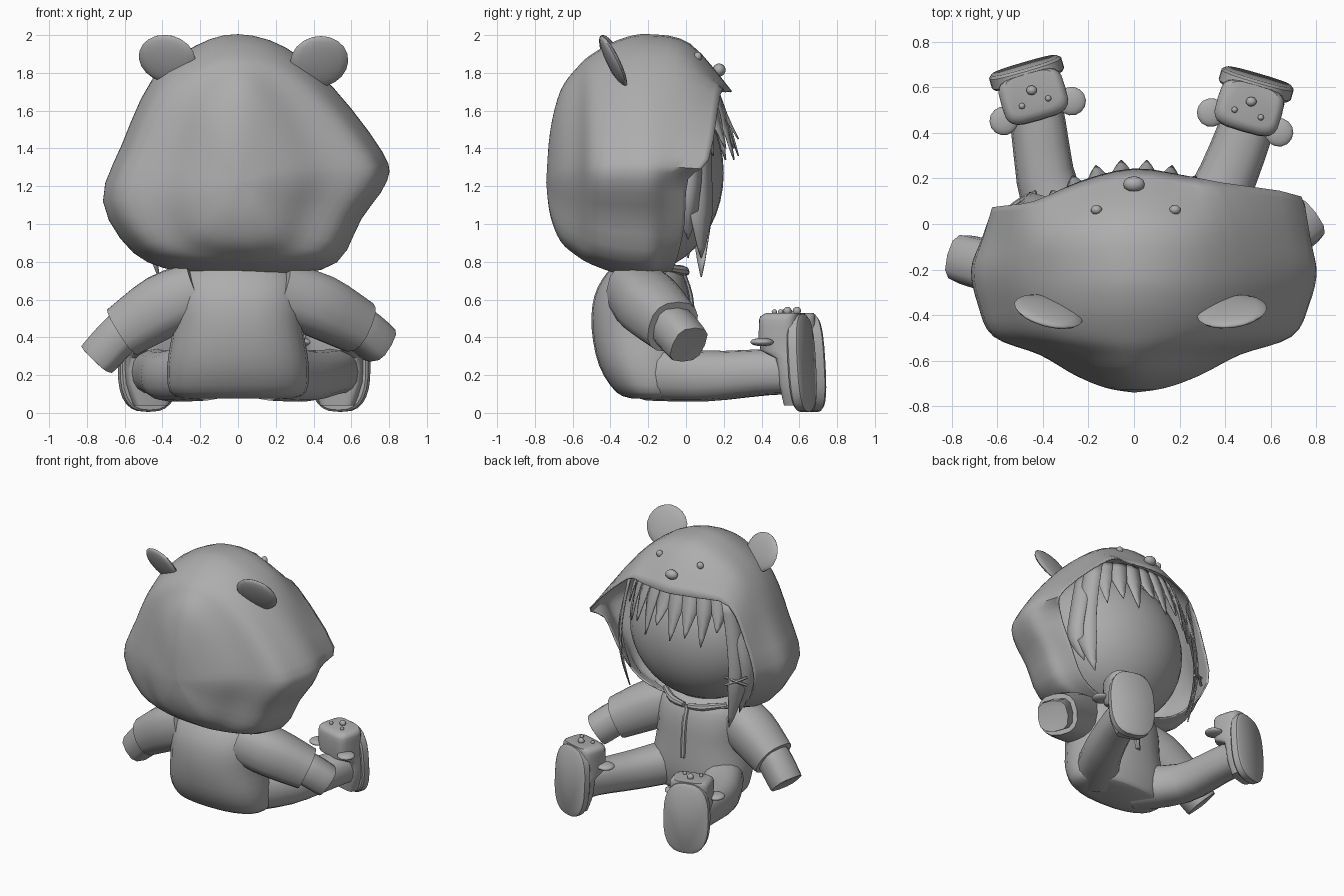
import bpy, bmesh, math
from mathutils import Vector as V, Matrix

if "Cube" in bpy.data.objects:
    bpy.data.objects.remove(bpy.data.objects["Cube"])

grey = bpy.data.materials.new("plain grey")
grey.diffuse_color = (0.42, 0.42, 0.42, 1)
grey.use_nodes = True
grey.node_tree.nodes["Principled BSDF"].inputs["Base Color"].default_value = grey.diffuse_color


def finish(name, bm, angle=40, thick=0):
    bmesh.ops.remove_doubles(bm, verts=bm.verts, dist=0.0005)
    bmesh.ops.recalc_face_normals(bm, faces=bm.faces)
    me = bpy.data.meshes.new(name)
    bm.to_mesh(me)
    bm.free()
    me.materials.append(grey)
    me.shade_smooth()
    me.set_sharp_from_angle(angle=math.radians(angle))
    ob = bpy.data.objects.new(name, me)
    bpy.context.collection.objects.link(ob)
    if thick:
        m = ob.modifiers.new("thickness", 'SOLIDIFY')
        m.thickness, m.offset = thick, 0
    return ob


def curve(pts, n, closed):
    """Catmull-Rom through the points, n steps per span"""
    pts = [V(p) for p in pts]
    k, out = len(pts), []
    get = (lambda i: pts[i % k]) if closed else (lambda i: pts[min(max(i, 0), k - 1)])
    for i in range(k if closed else k - 1):
        a, b, c, d = (get(i + j) for j in (-1, 0, 1, 2))
        for s in range(n):
            t = s / n
            out.append(0.5 * (2*b + (c - a)*t + (2*a - 5*b + 4*c - d)*t*t + (3*b - a - 3*c + d)*t**3))
    return out if closed else out + [pts[-1]]


def loft(name, rows, n_row=1, n_col=3, caps=True, angle=40, thick=0):
    """Skin closed rings, smoothed both ways"""
    rows = [curve(r, n_row, True) for r in rows]
    cols = [curve(c, n_col, False) for c in zip(*rows)]
    bm = bmesh.new()
    grid = [[bm.verts.new(p) for p in c] for c in cols]
    k, m = len(grid), len(grid[0])
    for i in range(k):
        for j in range(m - 1):
            bm.faces.new((grid[i][j], grid[(i+1) % k][j], grid[(i+1) % k][j+1], grid[i][j+1]))
    if caps:
        bm.faces.new([c[0] for c in grid])
        bm.faces.new([c[-1] for c in grid])
    return finish(name, bm, angle, thick)


def oval(c, u, v, ru, rv, n=16, power=1.0):
    def pw(a):
        return math.copysign(abs(a) ** power, a)
    return [V(c) + V(u)*ru*pw(math.cos(2*math.pi*i/n)) + V(v)*rv*pw(math.sin(2*math.pi*i/n)) for i in range(n)]


def tube(name, path, radii, n=14, power=1.0, n_col=3):
    rows = []
    for i, p in enumerate(path):
        d = (V(path[min(i+1, len(path)-1)]) - V(path[max(i-1, 0)])).normalized()
        u = d.cross(V((0, 0, 1))).normalized()
        rows.append(oval(p, u, u.cross(d), radii[i], radii[i], n, power))
    return loft(name, rows, 1, n_col)


def ball(name, c, r, rot=(0, 0, 0), seg=16):
    bm = bmesh.new()
    bmesh.ops.create_uvsphere(bm, u_segments=seg, v_segments=seg // 2 + 2, radius=1)
    m = Matrix.Translation(c)
    for ang, ax in zip(reversed(rot), "ZYX"):
        m = m @ Matrix.Rotation(math.radians(ang), 4, ax)
    bmesh.ops.transform(bm, matrix=m @ Matrix.Diagonal((*r, 1)), verts=bm.verts)
    return finish(name, bm, 60)


# Hood: opening edge, outer silhouette, then shrinking rings to the back
edge = [(0, -.08, .75), (-.25, -.08, .76), (-.47, -.03, .87), (-.62, .06, 1.12), (-.56, .08, 1.4),
        (-.43, .10, 1.66), (-.22, .19, 1.70), (0, .24, 1.70), (.22, .21, 1.70), (.38, .18, 1.68),
        (.73, .12, 1.34), (.68, .01, 1.24), (.56, -.01, 1.0), (.42, -.05, .82), (.2, -.08, .75)]
sil = [(0, .725), (-.3, .75), (-.55, .85), (-.71, 1.12), (-.61, 1.42), (-.45, 1.76), (-.22, 1.94), (0, 2.0),
       (.25, 1.93), (.5, 1.72), (.76, 1.38), (.785, 1.23), (.65, 1.03), (.52, .80), (.25, .73)]
mid = []
for e, (x, z) in zip(edge, sil):
    p = (V(e) + V((x, -.2, z))) / 2
    p.z += .1 * max(0, z - 1.5) / .5
    mid.append(p)
rows = [edge, mid]
for y, sx, sz in ((-.2, 1, 1), (-.35, .96, .965), (-.49, .865, .87), (-.57, .58, .78), (-.66, .36, .62),
                  (-.715, .17, .34), (-.735, 0, 0)):
    rows.append([(x*sx, y, 1.22 + (z - 1.22)*sz) for x, z in sil])
loft("hood", rows, 3, 4, caps=False, angle=50, thick=.01)

# Hood ears, eyes and nose
ball("hood_ear_left", (-.375, -.385, 1.875), (.155, .03, .14), (26, 0, -15))
ball("hood_ear_right", (.43, -.385, 1.86), (.155, .03, .15), (26, 0, 8))
for x in (-.165, .18):
    ball("hood_eye", (x, .062, 1.885), (.026, .022, .026), seg=10)
ball("hood_nose", (0, .175, 1.815), (.048, .035, .035), seg=12)

# Face
ball("face", (.02, -.25, 1.27), (.55, .45, .53), seg=40)


def blades(name, strands):
    """Flat pointed hair strands: centre line plus half widths"""
    bm = bmesh.new()
    for pts, widths in strands:
        pts, prev = curve(pts, 3, False), None
        for i, p in enumerate(pts):
            f = i / (len(pts) - 1) * (len(widths) - 1)
            k = min(int(f), len(widths) - 2)
            w = widths[k] + (widths[k+1] - widths[k]) * (f - k)
            out = V((p.x, p.y + .25, 0)).normalized()
            t = V((-out.y, out.x, 0)) * w
            now = [bm.verts.new(q) for q in (p - t, p + out*.15*w, p + t)]
            if prev:
                for a in (0, 1):
                    bm.faces.new((prev[a], prev[a+1], now[a+1], now[a]))
            prev = now
    return finish(name, bm, 40, .008)


# Bangs fanned under the brim
bangs = []
for i in range(10):
    a = math.radians(-54 + 12*i)
    s, c = math.sin(a), math.cos(a)
    tip = (1.36, 1.45, 1.34, 1.40)[i % 4]
    bangs.append(([(.46*s, -.25 + .40*c, 1.74), (.52*s, -.25 + .46*c, 1.58), (.54*s, -.25 + .53*c, tip)],
                  (.06, .055, .002)))
blades("bangs", bangs)

# Long side locks
locks = []
for sx, low in ((-1, .72), (1, .82)):
    locks.append(([(sx*.42, .07, 1.68), (sx*.48, .08, 1.35), (sx*.49, .08, 1.05), (sx*.42, .08, low)],
                  (.06, .065, .07, .002)))
    locks.append(([(sx*.46, .01, 1.6), (sx*.53, .03, 1.3), (sx*.54, .01, 1.08), (sx*.46, .01, low + .1)],
                  (.06, .06, .06, .002)))
blades("side_locks", locks)

# Crossed hair clips on one lock
for dz in (-.03, .03):
    tube("hair_clip", [(-.56, .06, 1.1 + dz), (-.5, .105, 1.1), (-.43, .14, 1.1 - dz)], [.01]*3, 6)

# Torso, with zip and collar
X, Y, Z = V((1, 0, 0)), V((0, 1, 0)), V((0, 0, 1))
body = [(.075, .28, -.28, 0), (.11, .36, -.37, .02), (.25, .375, -.46, .045), (.45, .345, -.5, .035),
        (.62, .34, -.485, .02), (.74, .30, -.42, -.02), (.8, .2, -.35, -.1)]
loft("torso", [oval((0, (b+f)/2, z), X, Y, r, (f-b)/2, 24, .85) for z, r, b, f in body], angle=60)
tube("zip", [(0, -.025, .74), (0, .015, .62), (0, .03, .45), (0, .035, .36)], [.022]*4, 8)
for s in (-1, 1):
    tube("collar", [(s*.02, 0, .745), (s*.13, -.02, .755), (s*.26, -.12, .77)], [.02, .026, .018], 8)

# Arms: sleeve and hand
arms = {"left": ((-.2, -.27, .65), (-.4, -.23, .565), (-.61, -.19, .43), (-.745, -.155, .285)),
        "right": ((.2, -.27, .65), (.42, -.19, .57), (.635, -.07, .455), (.75, .015, .36))}
for side, (a, b, c, d) in arms.items():
    tube("sleeve_" + side, [a, b, c], [.16, .17, .145], 16, .8)
    tube("hand_" + side, [V(b).lerp(V(c), .6), V(c), V(c).lerp(V(d), .9), d], [.1, .112, .11, .102], 12, .7)

# Legs and bear-faced shoes
for side, s, path, centre in (
        ("left", -1, [(-.17, -.2, .22), (-.36, .1, .195), (-.42, .43, .215), (-.45, .6, .22)], V((-.475, .675, .265))),
        ("right", 1, [(.17, -.2, .22), (.36, .1, .195), (.485, .4, .215), (.53, .57, .22)], V((.54, .625, .265)))):
    tube("leg_" + side, path, [.155, .135, .122, .12], 16, .85)
    n = V((s*.28, .96, 0))
    t = V((.96, -s*.28, 0))

    def at(u, d, z):
        return V((centre.x, centre.y, z)) + t*u + n*(d - (z - .265)*.06)
    # tilted sole plate
    up = (Z - n*.06).normalized()
    sole = [(-.045, .155, .25), (-.035, .165, .26), (.01, .165, .26), (.022, .15, .245)]
    loft("sole_" + side, [oval(centre + n*d, t, up, w, h, 28, .74) for d, w, h in sole], 1, 1)
    # shoe upper: low heel, raised toe block
    upper = [(.04, .09, -.11), (.16, .135, -.12), (.29, .142, -.13), (.33, .142, -.215), (.46, .146, -.215),
             (.51, .142, -.205), (.53, .115, -.17)]
    loft("shoe_" + side, [oval(at(0, d/2, z), t, n, w, -d/2, 24, .5) for z, w, d in upper], 1, 2)
    for u in (-1, 1):
        ball("shoe_ear", at(u*.155, -.18, .375), (.064, .064, .022), (0, 0, -s*16), 14)
        ball("shoe_eye", at(u*.06, -.13, .535), (.014, .014, .014), seg=8)
    ball("shoe_nose", at(0, -.075, .54), (.024, .022, .022), seg=10)
